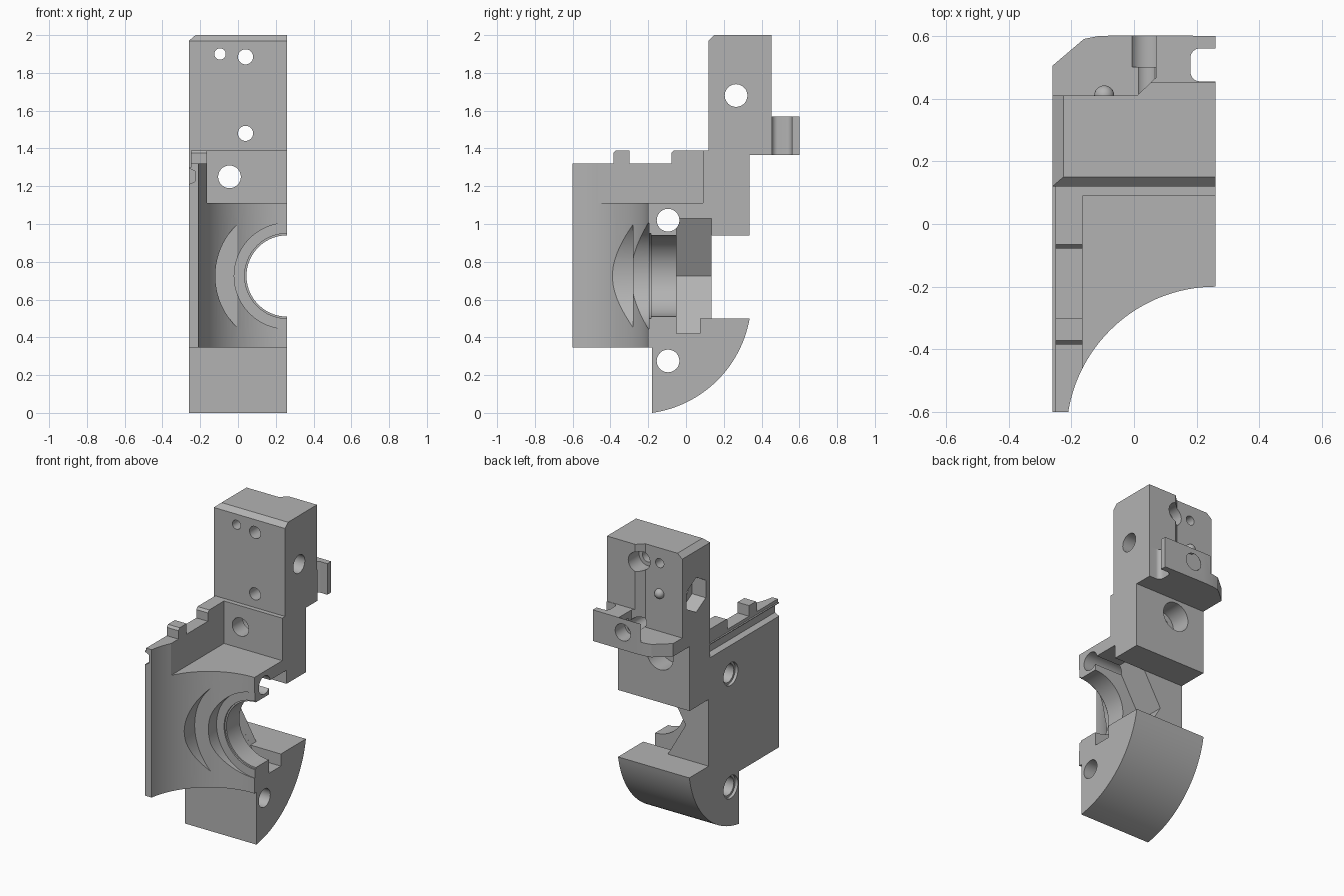
import bpy, bmesh
from math import sin, cos, pi, sqrt, atan2

if "Cube" in bpy.data.objects:
    bpy.data.objects.remove(bpy.data.objects["Cube"])

# One plain machined-grey material
grey = bpy.data.materials.new("machined grey")
grey.use_nodes = True
colour = (0.45, 0.45, 0.45, 1)
grey.diffuse_color = colour
grey.node_tree.nodes["Principled BSDF"].inputs["Base Color"].default_value = colour


def arc(u, v, r, start, end, steps):
    """Points on an arc, both ends included."""
    return [(u + r * cos(start + (end - start) * i / steps),
             v + r * sin(start + (end - start) * i / steps)) for i in range(steps + 1)]


def circle(u, v, r, steps=48):
    return arc(u, v, r, 0, 2 * pi, steps)[:-1]


def rect(u0, u1, v0, v1):
    return [(u0, v0), (u1, v0), (u1, v1), (u0, v1)]


def prism(name, points, axis, lo, hi):
    """Extrude a flat outline along an axis from lo to hi."""
    place = {"x": lambda p, d: (d, p[0], p[1]),
             "y": lambda p, d: (p[0], d, p[1]),
             "z": lambda p, d: (p[0], p[1], d)}[axis]
    bm = bmesh.new()
    ends = [[bm.verts.new(place(p, d)) for p in points] for d in (lo, hi)]
    bm.faces.new(ends[0])
    bm.faces.new(ends[1])
    n = len(points)
    for i in range(n):
        j = (i + 1) % n
        bm.faces.new((ends[0][i], ends[0][j], ends[1][j], ends[1][i]))
    bmesh.ops.recalc_face_normals(bm, faces=bm.faces)
    mesh = bpy.data.meshes.new(name)
    bm.to_mesh(mesh)
    bm.free()
    obj = bpy.data.objects.new(name, mesh)
    bpy.context.collection.objects.link(obj)
    mesh.materials.append(grey)
    return obj


def activate(obj):
    bpy.ops.object.select_all(action="DESELECT")
    obj.select_set(True)
    bpy.context.view_layer.objects.active = obj


def combine(target, tool, operation):
    mod = target.modifiers.new(operation, "BOOLEAN")
    mod.operation = operation
    mod.solver = "EXACT"
    mod.object = tool
    activate(target)
    bpy.ops.object.modifier_apply(modifier=mod.name)
    bpy.data.objects.remove(tool)


LEFT, CUT, OUT = -0.26, 0.26, 0.4   # outer face, split plane, beyond the part
BORE = 0.725                        # height of the bore axis

# Main body: one side outline across the full width
cy, cz = -0.265, 0.605
r = sqrt((-0.18 - cy) ** 2 + cz ** 2)
outline = arc(cy, cz, r, atan2(-cz, -0.18 - cy), atan2(0.5 - cz, 0.335 - cy), 28)
outline += [(0.135, 0.5), (0.135, 0.94), (0.335, 0.94), (0.335, 1.365),
            (0.452, 1.365), (0.452, 2), (0.15, 2), (0.12, 1.97), (0.12, 1.39),
            (-0.065, 1.39), (-0.078, 1.375), (-0.078, 1.32),
            (-0.3, 1.32), (-0.3, 1.39), (-0.372, 1.39), (-0.385, 1.375),
            (-0.385, 1.32), (-0.6, 1.32), (-0.6, 0.345), (-0.18, 0.345)]
body = prism("clamp_body", outline, "x", LEFT, CUT)

cuts = []


def cut(points, axis, lo, hi):
    cuts.append((points, axis, lo, hi))


# Recessed left half of the upper back, with a slanted step
cut([(-0.4, 0.41), (0.01, 0.41), (0.07, 0.467), (0.07, 0.6), (-0.4, 0.6)], "z", 1.45, 2.1)
# Curved front wall and the pocket above it
cut(circle(CUT, -0.676, 0.476, 128), "z", 0.2, 1.6)
cut(rect(-0.165, OUT, -0.8, 0.09), "z", 1.11, 1.6)
# Bevelled outer top corner of the upper block
cut([(-0.27, 1.9614), (-0.27, 2.01), (-0.2133, 2.01)], "y", 0, 0.7)
# Rim step and groove along the outer wall
cut(rect(-0.3, -0.25, 1.3, 1.5), "y", -0.7, 0.12)
cut([(-0.3, 1.2), (LEFT, 1.21), (-0.228, 1.225), (-0.228, 1.28), (LEFT, 1.295), (-0.3, 1.3)],
    "y", -0.7, 0.12)
# Stepped main bore
cut(circle(CUT, BORE, 0.38, 96), "y", -0.7, -0.28)
cut(circle(CUT, BORE, 0.28, 96), "y", -0.4, -0.195)
cut(circle(CUT, BORE, 0.225, 96), "y", -0.3, -0.185)
cut(circle(CUT, BORE, 0.215, 96), "y", -0.3, 0)
# Hexagonal seat behind the bore, with a shallower floor at the back
top = [(OUT, 1.03), (0.084, 1.03), (-0.092, BORE)]
cut(top + [(0.084, 0.42), (OUT, 0.42)], "y", -0.05, 0.075)
cut(top + [(0.038, 0.5), (OUT, 0.5)], "y", 0.05, 0.135)
# Cross holes with countersunk outer ends
for z in (1.02, 0.275):
    cut(circle(-0.095, z, 0.06), "x", -0.4, OUT)
    cut(circle(-0.095, z, 0.075), "x", -0.4, -0.24)
cut(circle(0.265, 1.68, 0.06), "x", -0.4, OUT)
cut(arc(0.265, 1.68, 0.115, pi / 2, pi * 13 / 6, 5), "x", -0.4, -0.16)
# Front to back holes: x, z, radius, counterbore radius, counterbore start
for x, z, rad, wide, start in ((-0.095, 1.9, 0.03, 0, 0), (0.04, 1.885, 0.04, 0.065, 0.34),
                               (0.04, 1.48, 0.04, 0.056, 0.5), (-0.045, 1.25, 0.06, 0.095, 0.2)):
    cut(circle(x, z, rad), "y", 0, 0.7)
    if wide:
        cut(circle(x, z, wide), "y", start, 0.7)
# Rounded slot beside the rear tab
slot = arc(0.21, 0.485, 0.03, 1.5 * pi, pi, 8) + arc(0.21, 0.53, 0.03, pi, pi / 2, 8)
cut(slot + [(OUT, 0.56), (OUT, 0.455)], "z", 1.3, 1.7)

# Rear tab
tab = prism("rear_tab", [(CUT, 0.6), (-0.05, 0.602), (-0.115, 0.599), (-0.16, 0.59),
                         (LEFT, 0.505), (LEFT, 0.33), (CUT, 0.33)], "z", 1.365, 1.57)
combine(body, tab, "UNION")

for points, axis, lo, hi in cuts:
    combine(body, prism("cutter", points, axis, lo, hi), "DIFFERENCE")
activate(body)
bpy.ops.object.shade_smooth_by_angle(angle=0.4)

# Small locating ball on the recessed back face
bpy.ops.mesh.primitive_uv_sphere_add(segments=24, ring_count=12, radius=0.032,
                                     location=(-0.095, 0.41, 1.7))
ball = bpy.context.object
ball.name = "locating_ball"
ball.data.materials.append(grey)
bpy.ops.object.shade_smooth()
